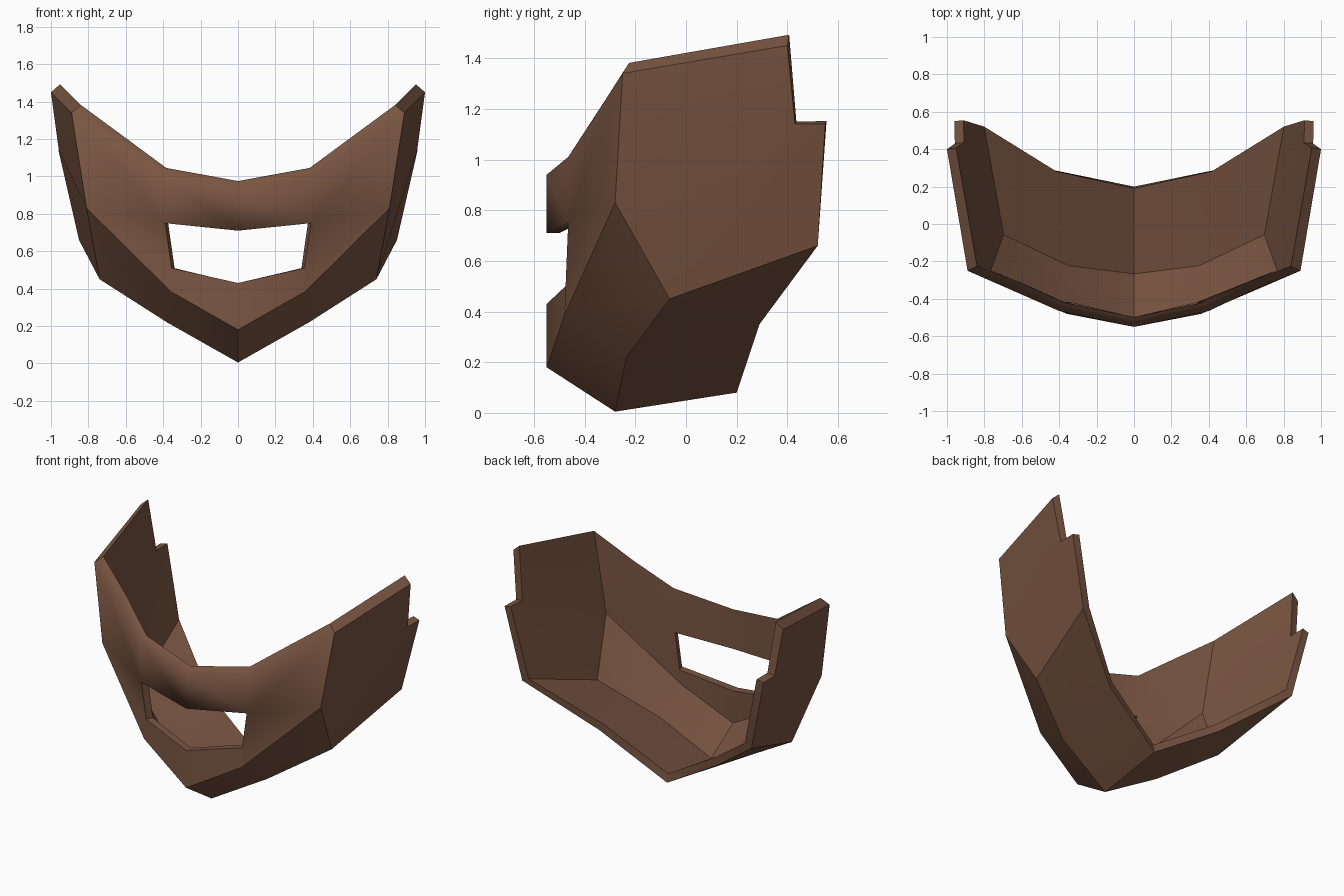
import bpy, bmesh, math
from mathutils import Vector

if "Cube" in bpy.data.objects:
    bpy.data.objects.remove(bpy.data.objects["Cube"])

THICK = 0.05

# Outer surface of the right half: T top rim, U/L slit, C chin fold, B bottom fold, R rear rim, W/N wing
P = {
    "T0": (0, -.55, .94), "T1": (.40, -.465, 1.01), "T2": (.62, -.36, 1.17), "T3": (.89, -.25, 1.34),
    "U0": (0, -.55, .71), "U1": (.39, -.465, .75),
    "L0": (0, -.55, .43), "L1": (.355, -.465, .51),
    "C0": (0, -.55, .18), "C1": (.36, -.48, .385), "C2": (.81, -.28, .83),
    "B0": (0, -.28, .005), "B1": (.38, -.235, .22), "B2": (.74, -.065, .45),
    "R0": (0, .20, .08), "R1": (.44, .29, .35), "R2": (.85, .52, .66),
    "W": (1.0, .40, 1.45), "N1": (.958, .43, 1.14), "N2": (.96, .55, 1.14),
}
FACES = [
    "T0 U0 U1 T1", "L0 C0 C1 L1",              # bridge over slit, chin front
    "T1 U1 C2 T3 T2", "U1 L1 C1 C2",           # cheek
    "C0 B0 B1 C1", "C1 B1 B2 C2",              # lower chamfer
    "B0 R0 R1 B1", "B1 R1 R2 B2",              # underside
    "T3 C2 N1 W", "C2 B2 R2 N2 N1",            # side wing
]

bm = bmesh.new()
outer, inner = {}, {}
for side in (1, -1):
    for k, (x, y, z) in P.items():
        key = (k, side if x else 0)
        if key not in outer:
            outer[key] = bm.verts.new((x * side, y, z))


def vert_key(k, side):
    return (k, side if P[k][0] else 0)


loops = []
for side in (1, -1):
    for f in FACES:
        ks = [vert_key(k, side) for k in f.split()]
        loops.append(ks if side == 1 else ks[::-1])
for ks in loops:
    bm.faces.new([outer[k] for k in ks])
bm.normal_update()

# Inner surface: offset along normals, with the top rim raised inside
for k, v in outer.items():
    co = v.co - v.normal * THICK * min(v.calc_shell_factor(), 1.3)
    if k[0][0] in "TW":
        co.z += .035
    if k[1] == 0:
        co.x = 0
    inner[k] = co
rim = [e for e in bm.edges if e.is_boundary]
rim_pairs = [[l.vert for l in (e.link_loops[0], e.link_loops[0].link_loop_next)] for e in rim]
name_of = {v: k for k, v in outer.items()}
inner = {k: bm.verts.new(co) for k, co in inner.items()}
for ks in loops:
    bm.faces.new([inner[k] for k in reversed(ks)])
for a, b in rim_pairs:
    bm.faces.new([b, a, inner[name_of[a]], inner[name_of[b]]])
bm.normal_update()

# Smooth shading with sharp folds; the front top rim is blended
for f in bm.faces:
    f.smooth = True
for e in bm.edges:
    soft_rim = all(v in name_of and name_of[v][0][0] in "TU" for v in e.verts) and e in rim
    e.smooth = soft_rim or e.calc_face_angle(0) < math.radians(30)

me = bpy.data.meshes.new("face_guard")
bm.to_mesh(me)
bm.free()
mat = bpy.data.materials.new("brown")
mat.diffuse_color = (.19, .09, .053, 1)
mat.use_nodes = True
mat.node_tree.nodes["Principled BSDF"].inputs["Base Color"].default_value = mat.diffuse_color
me.materials.append(mat)
guard = bpy.data.objects.new("face_guard", me)
bpy.context.collection.objects.link(guard)
